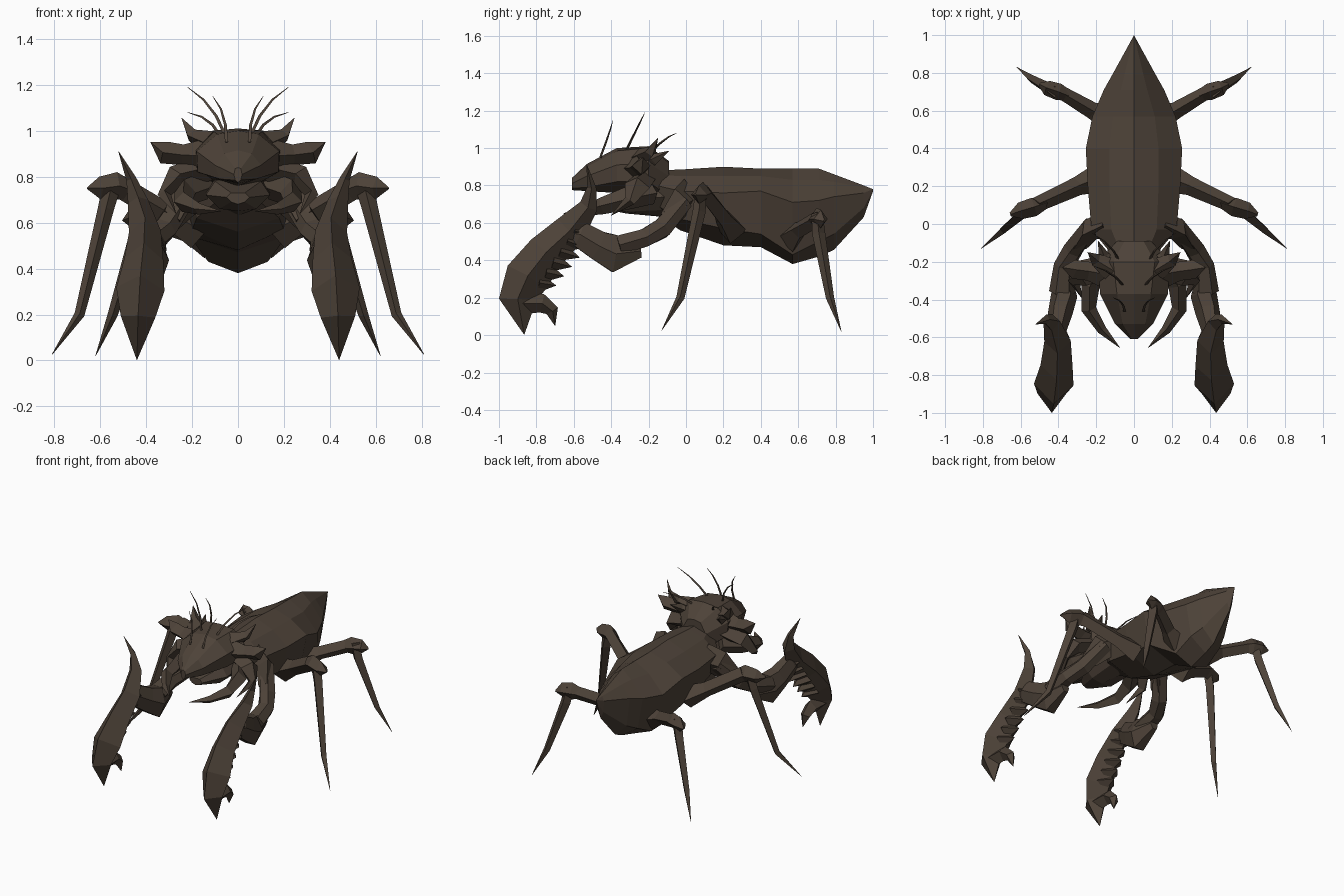
import bpy, bmesh, math
from mathutils import Vector

mat = bpy.data.materials.new("brown_chitin")
mat.diffuse_color = (0.075, 0.055, 0.04, 1)


def finish(name, bm, mirror):
    bmesh.ops.remove_doubles(bm, verts=bm.verts, dist=0.0005)
    bmesh.ops.recalc_face_normals(bm, faces=bm.faces)
    me = bpy.data.meshes.new(name)
    bm.to_mesh(me)
    bm.free()
    me.materials.append(mat)
    ob = bpy.data.objects.new(name, me)
    bpy.context.collection.objects.link(ob)
    if mirror:
        ob.modifiers.new("mirror", 'MIRROR').use_mirror_merge = False
    return ob


def skin(bm, rings):
    vs = [[bm.verts.new(p) for p in r] for r in rings]
    n = len(vs[0])
    for a, b in zip(vs, vs[1:]):
        for i in range(n):
            j = (i + 1) % n
            bm.faces.new((a[i], a[j], b[j], b[i]))
    bm.faces.new(vs[0])
    bm.faces.new(vs[-1])


def hull(name, sections):
    """Loft along y; each section is y, top z, three (x, z) side points, bottom z."""
    rings = []
    for y, top, side, bot in sections:
        right = [(x, y, z) for x, z in side]
        left = [(-x, y, z) for x, z in reversed(side)]
        rings.append([(0, y, top)] + right + [(0, y, bot)] + left)
    bm = bmesh.new()
    skin(bm, rings)
    return finish(name, bm, False)


def limb_mesh(bm, path, ref, sides=4):
    """Tapered faceted tube; path points are x, y, z, half width along ref, half depth."""
    pts = [Vector(p[:3]) for p in path]
    rings = []
    for i, p in enumerate(path):
        t = (pts[min(i + 1, len(pts) - 1)] - pts[max(i - 1, 0)]).normalized()
        s = Vector(ref)
        s = (s - t * s.dot(t)).normalized()
        n = t.cross(s)
        w, h = max(p[3], 0.001), max(p[4], 0.001)
        rings.append([pts[i] + s * w * math.cos(a) + n * h * math.sin(a)
                      for a in (2 * math.pi * k / sides for k in range(sides))])
    skin(bm, rings)


def limb(name, path, ref=(0, 0, 1), sides=4):
    bm = bmesh.new()
    limb_mesh(bm, path, ref, sides)
    return finish(name, bm, True)


# Body with pointed tail
hull("body", [
    (-0.20, .88, [(.05, .86), (.085, .81), (.06, .72)], .67),
    (-0.03, .885, [(.12, .85), (.225, .77), (.18, .62)], .56),
    (0.20, .90, [(.13, .85), (.245, .76), (.20, .57)], .48),
    (0.40, .89, [(.13, .85), (.255, .77), (.21, .54)], .47),
    (0.57, .89, [(.11, .83), (.22, .71), (.13, .43)], .38),
    (0.71, .89, [(.07, .83), (.16, .72), (.12, .50)], .42),
    (0.79, .86, [(.05, .82), (.115, .74), (.09, .54)], .455),
    (0.95, .80, [(.012, .79), (.027, .76), (.02, .68)], .63),
    (1.00, .78, [(0, .78), (0, .78), (0, .775)], .77),
])

# Head
hull("head", [
    (-0.61, .84, [(.012, .835), (.018, .81), (.012, .785)], .775),
    (-0.53, .915, [(.06, .90), (.10, .85), (.08, .79)], .77),
    (-0.37, 1.0, [(.09, .985), (.18, .91), (.175, .82)], .76),
    (-0.20, 1.01, [(.11, 1.0), (.19, .92), (.18, .82)], .72),
    (-0.09, .93, [(.05, .92), (.09, .85), (.08, .74)], .66),
])

# Lower jaw
hull("lower_jaw", [
    (-0.47, .73, [(.03, .73), (.05, .71), (.03, .69)], .68),
    (-0.32, .78, [(.10, .78), (.14, .72), (.08, .66)], .65),
    (-0.10, .82, [(.10, .80), (.14, .74), (.09, .67)], .63),
])

# Mandibles
limb("mandible", [(.14, -.18, .76, .06, .05), (.23, -.32, .73, .06, .05),
                  (.24, -.45, .69, .045, .04), (.17, -.56, .66, .025, .025),
                  (.075, -.655, .65, 0, 0)])

# Cheek plates
limb("cheek_plate", [(.13, -.22, .84, .06, .06), (.27, -.26, .80, .07, .05),
                     (.32, -.30, .72, .03, .03), (.27, -.40, .64, 0, 0)], (0, 1, 0))

# Horns at the sides and back of the head
limb("side_horn", [(.13, -.27, .89, .08, .08), (.24, -.25, .895, .045, .05),
                   (.32, -.24, .905, .05, .05), (.38, -.23, .95, 0, 0)])
limb("crest_horn", [(.12, -.24, .95, .05, .06), (.20, -.19, .98, .03, .035),
                    (.245, -.15, 1.055, 0, 0)])
limb("neck_spike", [(.10, -.24, .92, .05, .05), (.16, -.17, .94, .03, .03),
                    (.19, -.09, .985, 0, 0)])

# Feelers
for i, (base, tip) in enumerate([((.05, -.46, .95), (.11, -.39, 1.15)),
                                 ((.06, -.32, .99), (.22, -.22, 1.19)),
                                 ((.08, -.19, .98), (.22, -.05, 1.08))]):
    b, t = Vector(base), Vector(tip)
    path = []
    for f, r in ((0, .008), (.3, .007), (.65, .005), (1, 0)):
        p = b.lerp(t, f) + Vector((-.016, .008, .016)) * 4 * f * (1 - f)
        path.append((*p, r, r))
    limb("feeler_%d" % (i + 1), path, (0, 1, 0), 3)

# Front arms: shoulder, forearm and elbow
limb("shoulder", [(.14, .00, .74, .10, .07), (.23, -.03, .71, .09, .06),
                  (.29, -.10, .61, .06, .05)])
limb("upper_arm", [(.23, -.01, .71, .05, .05), (.32, -.13, .57, .055, .06),
                   (.37, -.22, .52, .055, .055), (.38, -.36, .48, .07, .06)],
     (1, 0, 0), 6)
limb("elbow", [(.37, -.24, .45, .03, .04), (.37, -.38, .435, .07, .115),
               (.39, -.47, .48, .065, .09), (.41, -.57, .54, .05, .08),
               (.41, -.64, .55, .03, .05)], (1, 0, 0), 6)

# Claw blade with rear teeth and a hooked end
blade = [(.52, -.53, .91, 0, 0), (.465, -.505, .79, .022, .025),
         (.435, -.52, .69, .045, .05), (.405, -.62, .56, .07, .09),
         (.41, -.75, .44, .085, .105), (.425, -.85, .31, .105, .12),
         (.435, -.90, .19, .075, .10), (.44, -.865, .003, 0, 0)]
bm = bmesh.new()
limb_mesh(bm, blade, (1, 0, 0), 4)
for i in range(6):
    f = i / 5
    c = Vector((.405 + .02 * f, -.60 - .19 * f, .56 - .28 * f))
    tip = c + Vector((-.01, .115 - .02 * f, -.045 + .03 * f))
    limb_mesh(bm, [(*c, .065, .055), (*tip, 0, 0)], (1, 0, 0))
limb_mesh(bm, [(.435, -.88, .17, .05, .06), (.435, -.77, .17, .045, .05),
               (.43, -.715, .13, .035, .035), (.42, -.70, .05, 0, 0)], (1, 0, 0))
finish("claw", bm, True)

# Walking legs: thigh, knee and shin
legs = {
    "middle": ([(.17, .25, .56, .08, .08), (.30, .20, .63, .05, .05),
                (.52, .10, .76, .05, .04)],
               [(.47, .11, .74, .04, .03), (.53, .09, .76, .06, .05),
                (.60, .07, .75, .05, .045), (.655, .05, .75, .005, .01)],
               [(.55, .08, .76, .03, .04), (.575, .07, .66, .035, .035),
                (.69, -.03, .20, .022, .022), (.81, -.13, .025, 0, 0)]),
    "rear": ([(.12, .56, .52, .08, .08), (.22, .60, .56, .045, .045),
              (.39, .70, .62, .045, .035)],
             [(.35, .68, .61, .04, .03), (.40, .70, .62, .06, .045),
              (.46, .72, .62, .05, .04), (.50, .74, .61, .005, .01)],
             [(.42, .70, .65, .03, .04), (.44, .71, .54, .035, .035),
              (.545, .77, .20, .022, .022), (.62, .83, .02, 0, 0)]),
}
for name, (thigh, knee, shin) in legs.items():
    limb(name + "_thigh", thigh)
    limb(name + "_knee", knee)
    limb(name + "_shin", shin, (0, 1, 0))
